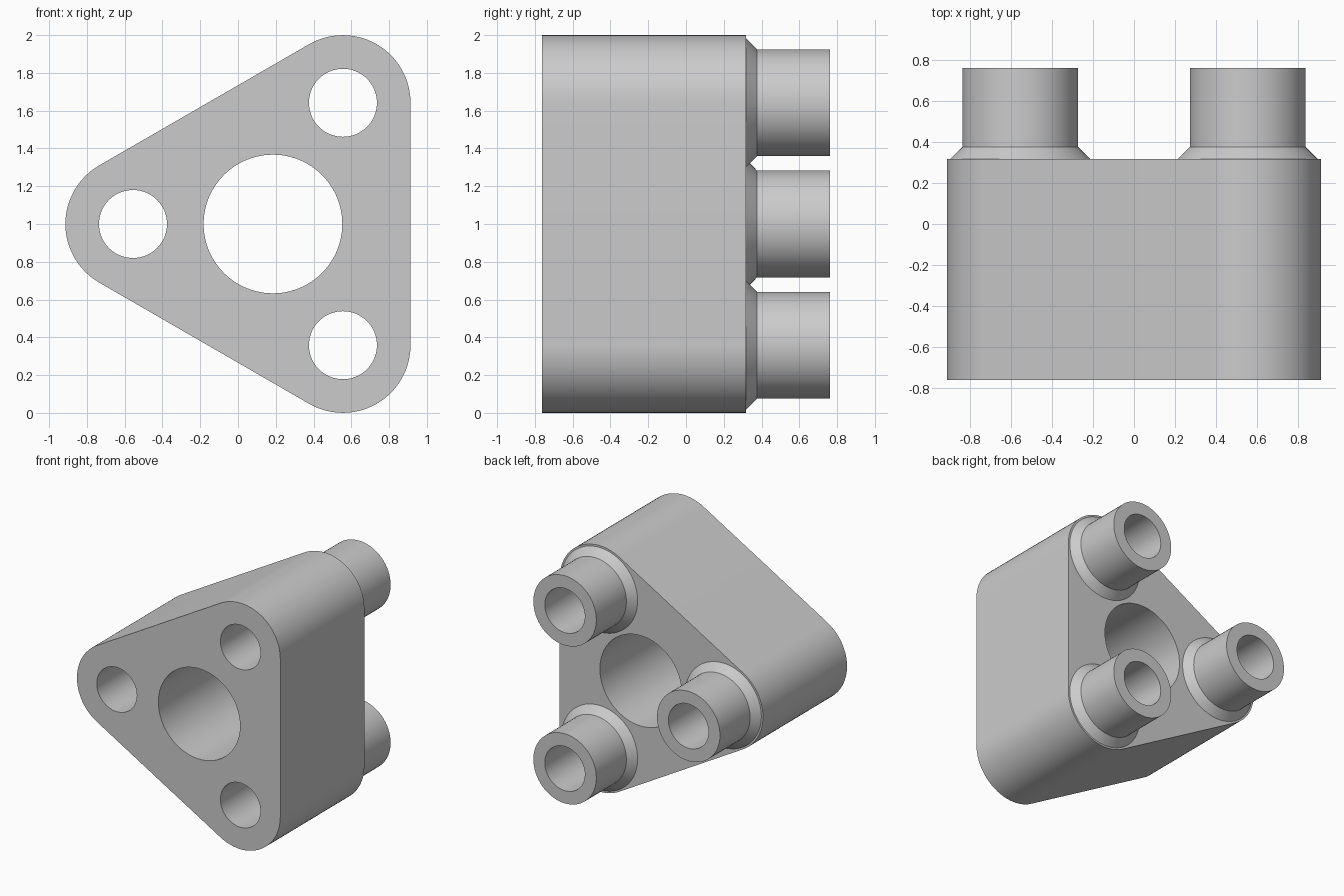
import bpy, bmesh
from math import sin, cos, radians, tau

cube = bpy.data.objects.get("Cube")
if cube:
    bpy.data.objects.remove(cube, do_unlink=True)

# Main dimensions
FRONT, BACK, TIP = -0.762, 0.317, 0.762
CX, CZ = 0.185, 1.0            # central bore axis
PITCH = 0.741                  # distance from central axis to each corner axis
CORNER_R, BORE_R, CENTRE_R = 0.358, 0.18, 0.367
ANGLES = (60, 180, 300)
AXES = [(CX + PITCH * cos(radians(a)), CZ + PITCH * sin(radians(a))) for a in ANGLES]

steel = bpy.data.materials.new("plain grey")
steel.use_nodes = True
grey = (0.6, 0.6, 0.6, 1)
steel.diffuse_color = grey
steel.node_tree.nodes["Principled BSDF"].inputs["Base Color"].default_value = grey


def arc(x, z, r, start, sweep, n):
    return [(x + r * cos(start + sweep * i / n), z + r * sin(start + sweep * i / n))
            for i in range(n)]


def finish(bm, name):
    bmesh.ops.recalc_face_normals(bm, faces=bm.faces[:])
    mesh = bpy.data.meshes.new(name)
    bm.to_mesh(mesh)
    bm.free()
    mesh.materials.append(steel)
    obj = bpy.data.objects.new(name, mesh)
    bpy.context.collection.objects.link(obj)
    bpy.ops.object.select_all(action='DESELECT')
    obj.select_set(True)
    bpy.context.view_layer.objects.active = obj
    bpy.ops.object.shade_smooth_by_angle(angle=radians(30))
    return obj


def bridge(bm, a, b):
    n = len(a)
    for i in range(n):
        j = (i + 1) % n
        bm.faces.new((a[i], a[j], b[j], b[i]))


# Rounded triangular block with four through bores
outline = []
for angle, (x, z) in zip(ANGLES, AXES):
    start, sweep = radians(angle - 60), radians(120)
    outline += arc(x, z, CORNER_R, start, sweep, 24)
    outline.append((x + CORNER_R * cos(start + sweep), z + CORNER_R * sin(start + sweep)))
loops = [outline, arc(CX, CZ, CENTRE_R, 0, tau, 96)]
loops += [arc(x, z, BORE_R, 0, tau, 64) for x, z in AXES]

bm = bmesh.new()
rings = {}
for y in (FRONT, BACK):
    rings[y] = [[bm.verts.new((x, y, z)) for x, z in loop] for loop in loops]
    edges = [bm.edges.new((ring[i - 1], ring[i])) for ring in rings[y] for i in range(len(ring))]
    bmesh.ops.triangle_fill(bm, edges=edges, use_beauty=True, normal=(0, 1, 0))
for front_ring, back_ring in zip(rings[FRONT], rings[BACK]):
    bridge(bm, front_ring, back_ring)
finish(bm, "triangular_block")

# Hollow bosses with a flared foot, one behind each corner bore
profile = [(BORE_R, BACK), (BORE_R, TIP), (0.283, TIP), (0.283, 0.376), (0.343, BACK)]
for name, (x, z) in zip(("upper_left_boss", "right_boss", "lower_left_boss"), AXES):
    bm = bmesh.new()
    tube = [[bm.verts.new((px, y, pz)) for px, pz in arc(x, z, r, 0, tau, 64)]
            for r, y in profile]
    for a, b in zip(tube, tube[1:]):
        bridge(bm, a, b)
    finish(bm, name)
